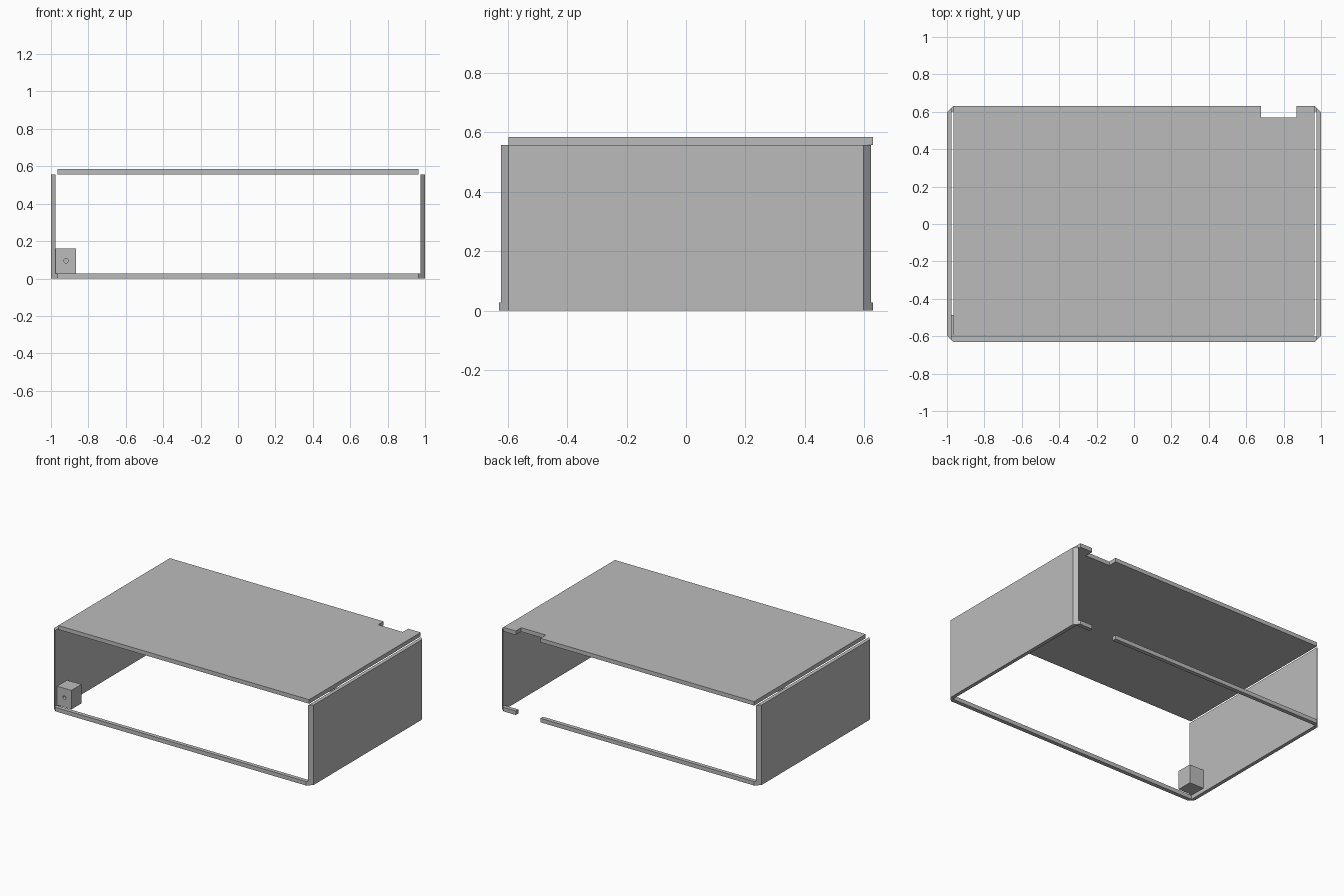
import bpy, bmesh, math

if "Cube" in bpy.data.objects:
    bpy.data.objects.remove(bpy.data.objects["Cube"])

grey = bpy.data.materials.new("plain grey")
grey.diffuse_color = (0.5, 0.5, 0.5, 1)
grey.use_nodes = True
grey.node_tree.nodes["Principled BSDF"].inputs["Base Color"].default_value = grey.diffuse_color


def prism(name, outline, z0, z1):
    """Extrude a counter-clockwise outline from z0 up to z1."""
    bm = bmesh.new()
    low = [bm.verts.new((x, y, z0)) for x, y in outline]
    high = [bm.verts.new((x, y, z1)) for x, y in outline]
    bm.faces.new(low[::-1])
    bm.faces.new(high)
    for i in range(len(low)):
        j = (i + 1) % len(low)
        bm.faces.new((low[i], low[j], high[j], high[i]))
    bmesh.ops.recalc_face_normals(bm, faces=bm.faces)
    mesh = bpy.data.meshes.new(name)
    bm.to_mesh(mesh)
    bm.free()
    mesh.materials.append(grey)
    obj = bpy.data.objects.new(name, mesh)
    bpy.context.collection.objects.link(obj)
    return obj


X, Y = 1.0, 0.63          # half width and half depth
WALL = 0.975              # inner face of the side walls
EDGE = 0.966              # half width of the lid
RAIL = 0.028              # rail height and depth
LID0, LID1 = 0.557, 0.585
SLOT0, SLOT1 = 0.68, 0.87  # cable slot in the back edge

# Lid with the cable slot
prism("lid", [(-EDGE, -0.597), (EDGE, -0.597), (EDGE, Y), (SLOT1, Y),
              (SLOT1, 0.57), (SLOT0, 0.57), (SLOT0, Y), (-EDGE, Y)], LID0, LID1)

# Side walls with chamfered ends
for side, name in ((1, "right_wall"), (-1, "left_wall")):
    prism(name, [(side * WALL, -0.622), (side * X, -0.597),
                 (side * X, 0.597), (side * WALL, 0.622)], 0, LID0)

# Front rail with chamfered ends
prism("front_rail", [(-EDGE, -Y), (EDGE, -Y), (WALL, -0.622), (WALL, -Y + RAIL),
                     (-WALL, -Y + RAIL), (-WALL, -0.622)], 0, RAIL)

# Back rail in two pieces, open at the slot
prism("back_rail_long", [(-WALL, Y - RAIL), (SLOT0, Y - RAIL), (SLOT0, Y),
                         (-EDGE, Y), (-WALL, 0.622)], 0, RAIL)
prism("back_rail_short", [(SLOT1, Y - RAIL), (WALL, Y - RAIL), (WALL, 0.622),
                          (EDGE, Y), (SLOT1, Y)], 0, RAIL)

# Corner block with a blind screw hole in its front
block = prism("corner_block", [(-WALL, -0.597), (-0.865, -0.597),
                               (-0.865, -0.487), (-WALL, -0.487)], RAIL, 0.16)
bpy.ops.mesh.primitive_cylinder_add(vertices=24, radius=0.012, depth=0.12,
                                    location=(-0.92, -0.597, 0.095),
                                    rotation=(math.pi / 2, 0, 0))
cutter = bpy.context.object
cutter.name = "screw_hole_cutter"
cutter.data.materials.append(grey)
cutter.hide_render = True
cutter.hide_set(True)
hole = block.modifiers.new("screw_hole", "BOOLEAN")
hole.operation = "DIFFERENCE"
hole.solver = "EXACT"
hole.object = cutter
